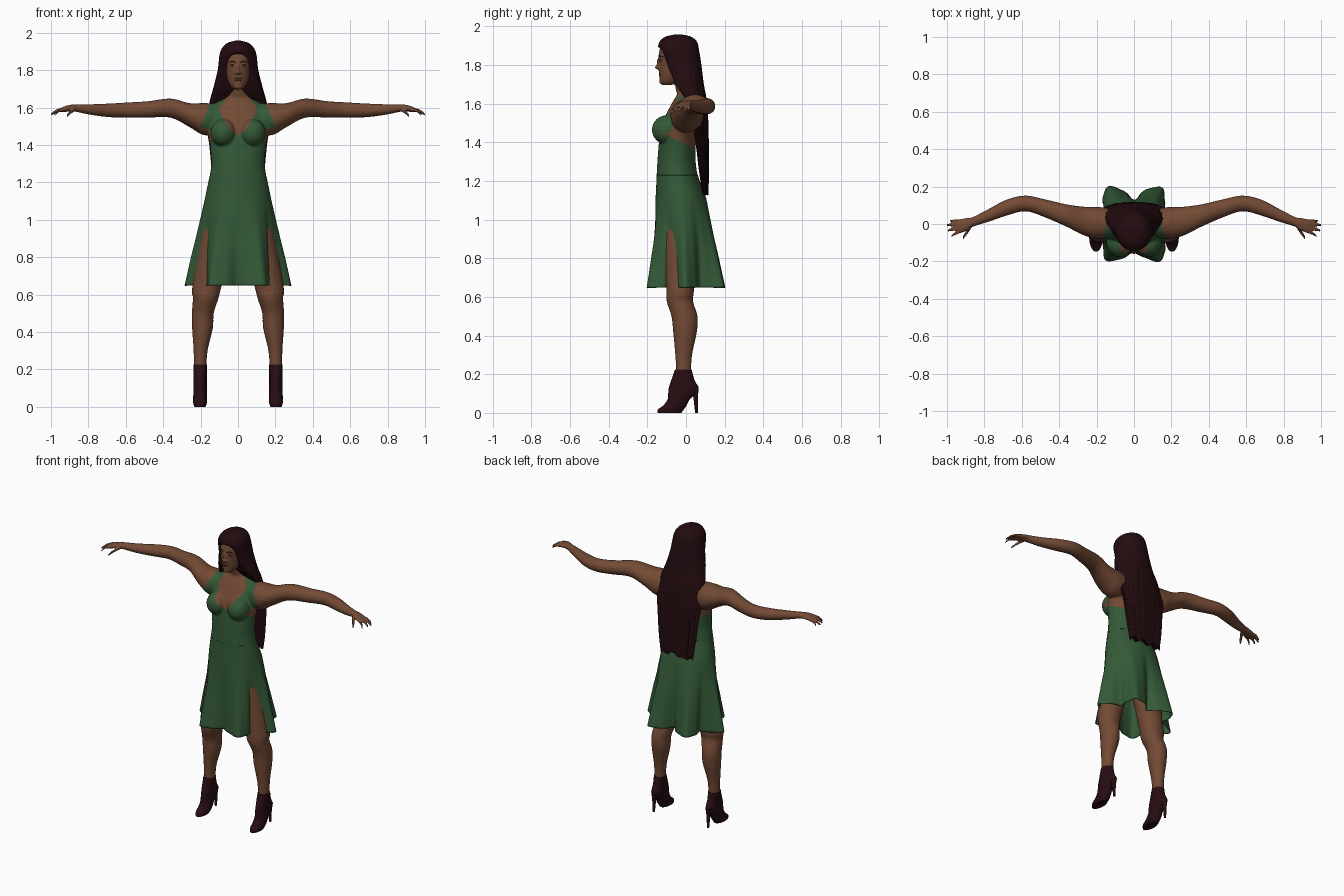
import bpy, bmesh, math
from mathutils import Matrix, Vector

if "Cube" in bpy.data.objects:
    bpy.data.objects.remove(bpy.data.objects["Cube"])


def material(name, rgb):
    m = bpy.data.materials.new(name)
    m.use_nodes = True
    m.diffuse_color = (*rgb, 1)
    bsdf = next(n for n in m.node_tree.nodes if n.type == 'BSDF_PRINCIPLED')
    bsdf.inputs["Base Color"].default_value = (*rgb, 1)
    bsdf.inputs["Roughness"].default_value = 0.8
    return m


SKIN = material("skin brown", (0.17, 0.068, 0.035))
GREEN = material("dress green", (0.034, 0.1, 0.038))
HAIR = material("dark hair", (0.017, 0.0035, 0.005))
LEATHER = material("boot leather", (0.02, 0.004, 0.006))
LIPS = material("lips", (0.12, 0.042, 0.03))
WHITE = material("eye white", (0.3, 0.25, 0.2))
DARK = material("iris and brow", (0.01, 0.005, 0.004))


def spline(rows, steps):
    """Smooth curve through all the rows."""
    out = []
    for i in range(len(rows) - 1):
        quad = [rows[min(max(i + k, 0), len(rows) - 1)] for k in (-1, 0, 1, 2)]
        for s in range(steps):
            t = s / steps
            out.append([0.5 * (2 * b + (c - a) * t + (2 * a - 5 * b + 4 * c - d) * t * t
                               + (3 * b - a - 3 * c + d) * t ** 3) for a, b, c, d in zip(*quad)])
    out.append(list(rows[-1]))
    return out


def loft(bm, rows, axis='z', segs=32, steps=5, side=1, shape=None, caps=True):
    """Ellipse rings: position on the axis, two centre values, two radii."""
    rings = []
    for pos, c1, c2, r1, r2 in spline(rows, steps):
        ring = []
        for k in range(segs):
            a = math.tau * k / segs
            u, v = c1 + r1 * math.cos(a), c2 + r2 * math.sin(a)
            co = Vector((u, v, pos) if axis == 'z' else (pos, u, v))
            if shape:
                co = shape(co, a, c1, c2)
            co.x *= side
            ring.append(bm.verts.new(co))
        rings.append(ring)
    for lo, hi in zip(rings, rings[1:]):
        for k in range(segs):
            n = (k + 1) % segs
            bm.faces.new((lo[k], lo[n], hi[n], hi[k]))
    if caps:
        bm.faces.new(rings[0])
        bm.faces.new(rings[-1])


def ball(bm, centre, radii):
    bmesh.ops.create_uvsphere(bm, u_segments=20, v_segments=12, radius=1,
                              matrix=Matrix.Translation(centre) @ Matrix.Diagonal((*radii, 1)))


def finish(bm, name, *mats):
    bmesh.ops.recalc_face_normals(bm, faces=bm.faces[:])
    me = bpy.data.meshes.new(name)
    bm.to_mesh(me)
    bm.free()
    for m in mats:
        me.materials.append(m)
    ob = bpy.data.objects.new(name, me)
    bpy.context.collection.objects.link(ob)
    return ob


def smooth(ob, degrees=60):
    bpy.ops.object.select_all(action='DESELECT')
    ob.select_set(True)
    bpy.context.view_layer.objects.active = ob
    bpy.ops.object.shade_smooth_by_angle(angle=math.radians(degrees))


# Upper body: torso, neck, head and arms fused into one skin
bm = bmesh.new()
loft(bm, [(1.16, 0, -.035, .165, .115), (1.22, 0, -.045, .154, .107), (1.3, 0, -.049, .143, .099),
          (1.4, 0, -.045, .15, .095), (1.47, 0, -.035, .162, .095), (1.53, 0, -.02, .168, .09),
          (1.58, 0, -.005, .155, .08), (1.62, 0, .003, .125, .066), (1.65, 0, .005, .078, .052),
          (1.68, 0, -.008, .053, .046), (1.76, 0, -.02, .048, .045)], segs=64)
loft(bm, [(1.697, 0, -.098, .018, .025), (1.712, 0, -.088, .038, .046), (1.75, 0, -.07, .057, .069),
          (1.8, 0, -.056, .068, .087), (1.85, 0, -.05, .073, .092), (1.9, 0, -.045, .066, .084),
          (1.935, 0, -.04, .038, .05), (1.943, 0, -.04, .01, .015)], segs=48)
ball(bm, (0, -.146, 1.788), (.014, .016, .01))
ball(bm, (0, -.141, 1.808), (.008, .012, .028))
ball(bm, (0, -.126, 1.712), (.02, .012, .013))
FINGERS = [(.014, .985, .018), (-.004, 1.0, -.004), (-.022, .998, -.035), (-.038, .975, -.065)]
for s in (1, -1):
    ball(bm, (s * .015, -.139, 1.785), (.008, .01, .007))
    ball(bm, (s * .078, -.1, 1.465), (.07, .077, .075))
    loft(bm, [(.08, .005, 1.54, .07, .08), (.18, .005, 1.538, .085, .086), (.26, .014, 1.56, .078, .064),
              (.36, .045, 1.597, .06, .051), (.48, .085, 1.59, .048, .044), (.58, .11, 1.587, .042, .041),
              (.68, .088, 1.585, .043, .037), (.78, .045, 1.589, .034, .029), (.86, .012, 1.597, .026, .021),
              (.89, 0, 1.598, .033, .018), (.93, -.012, 1.591, .038, .015), (.952, -.014, 1.585, .03, .01)],
         axis='x', side=s)
    for base, tip_x, tip_y in FINGERS:
        mid = (base + tip_y) / 2
        loft(bm, [(.925, base, 1.59, .01, .01), ((.94 + tip_x) / 2, mid, 1.583, .009, .009),
                  (tip_x, tip_y, 1.562, .007, .007)], axis='x', segs=12, side=s)
    loft(bm, [(.872, -.012, 1.59, .016, .011), (.895, -.045, 1.575, .015, .01),
              (.915, -.075, 1.555, .011, .009)], axis='x', segs=12, side=s)
raw = finish(bm, "body_raw")
mod = raw.modifiers.new("fuse", 'REMESH')
mod.mode = 'VOXEL'
mod.voxel_size = 0.005
mod = raw.modifiers.new("soften", 'SMOOTH')
mod.factor = 0.5
mod.iterations = 5
graph = bpy.context.evaluated_depsgraph_get()
mesh = bpy.data.meshes.new_from_object(raw.evaluated_get(graph))
bpy.data.objects.remove(raw)
body = bpy.data.objects.new("upper_body", mesh)
bpy.context.collection.objects.link(body)


def in_dress(p):
    """Halter bodice: low back, deep neckline and two straps."""
    x, y, z = abs(p.x), p.y, p.z
    if z < min(1.45, 1.39 - .45 * y):
        return True
    if z < 1.45 or z > 1.665:
        return False
    neck = .1 * min(1, (z - 1.45) / .13) ** .65 - max(0, z - 1.6) * .7
    return neck < x < .2 - (z - 1.5) * .42 and y < -.1 + (z - 1.42) * .5


mesh.materials.clear()
mesh.materials.append(SKIN)
mesh.materials.append(GREEN)
for f in mesh.polygons:
    f.material_index = int(in_dress(f.center))
smooth(body)


# Flared skirt with folds that deepen toward the hem
def folds(co, a, cx, cy):
    t = max(0, min(1, (1.12 - co.z) / .47)) ** 1.2
    notch = math.exp(-((a - math.pi / 2) / .16) ** 2)
    k = 1 + t * (.19 * math.cos(6 * a) + .025 * math.cos(18 * a + .6) - .15 * notch)
    return Vector((cx + (co.x - cx) * k, cy + (co.y - cy) * k, co.z))


bm = bmesh.new()
loft(bm, [(.648, 0, 0, .236, .19), (.8, 0, -.005, .222, .174), (.95, 0, -.012, .202, .154),
          (1.1, 0, -.025, .179, .133), (1.2, 0, -.041, .159, .112), (1.23, 0, -.045, .153, .107)],
     segs=144, steps=8, shape=folds, caps=False)
skirt = finish(bm, "skirt", GREEN)
skirt.modifiers.new("cloth", 'SOLIDIFY').thickness = 0.004
smooth(skirt)

# Legs and high-heeled ankle boots
for s, label in ((1, "left"), (-1, "right")):
    bm = bmesh.new()
    loft(bm, [(.95, .1, -.03, .09, .085), (.65, .165, -.03, .078, .072), (.58, .173, -.032, .068, .068),
              (.5, .188, -.008, .058, .067), (.42, .19, -.005, .055, .061), (.3, .2, -.012, .037, .043),
              (.2, .203, -.012, .033, .037)], side=s)
    smooth(finish(bm, label + "_leg", SKIN))
    bm = bmesh.new()
    loft(bm, [(.225, .203, -.014, .036, .043), (.17, .203, -.016, .036, .06), (.13, .203, -.012, .036, .077),
              (.1, .203, -.02, .036, .072), (.07, .203, -.038, .036, .057), (.04, .203, -.056, .037, .06),
              (.018, .203, -.078, .036, .067), (0, .203, -.086, .03, .062)], side=s)
    loft(bm, [(.13, .203, .046, .022, .02), (.08, .203, .05, .013, .012), (0, .203, .054, .007, .007)],
         segs=12, side=s)
    smooth(finish(bm, label + "_boot", LEATHER), 50)

# Long hair: cap, opening around the face and a curtain down the back
HAIRLINE = [(1.897, -.2), (1.89, -.135), (1.87, -.12), (1.8, -.095), (1.7, -.055), (1.62, 0), (1.0, 0)]


def strands(co, a, cx, cy):
    t = max(0, min(1, (1.9 - co.z) / .6))
    k = 1 + t * (.03 * math.cos(22 * a) + .02 * math.cos(35 * a + 1))
    y = cy + (co.y - cy) * k
    for (z1, y1), (z2, y2) in zip(HAIRLINE, HAIRLINE[1:]):
        if z2 <= co.z < z1:
            y = max(y, y1 + (y2 - y1) * (z1 - co.z) / (z1 - z2))
    ragged = max(0, 1.2 - co.z) * .25 * math.cos(9 * a)
    return Vector((co.x * k, y, co.z + ragged))


bm = bmesh.new()
loft(bm, [(1.958, 0, -.04, .012, .02), (1.946, 0, -.04, .055, .068), (1.92, 0, -.04, .084, .097),
          (1.88, 0, -.038, .099, .105), (1.8, 0, -.02, .108, .1), (1.7, 0, 0, .132, .092),
          (1.62, 0, .03, .152, .076), (1.5, 0, .068, .163, .047), (1.4, 0, .083, .15, .034),
          (1.25, 0, .093, .134, .025), (1.14, 0, .1, .118, .016)], segs=128, steps=8, shape=strands)
smooth(finish(bm, "hair", HAIR))

# Face details
bm = bmesh.new()
ball(bm, (0, -.135, 1.755), (.021, .006, .0045))
ball(bm, (0, -.134, 1.746), (.018, .007, .0055))
smooth(finish(bm, "lips", LIPS))
for s, label in ((1, "left"), (-1, "right")):
    bm = bmesh.new()
    ball(bm, (s * .03, -.128, 1.823), (.013, .008, .0055))
    smooth(finish(bm, label + "_eye", WHITE))
    bm = bmesh.new()
    ball(bm, (s * .03, -.132, 1.823), (.005, .006, .005))
    loft(bm, [(.012, -.139, 1.841, .004, .003), (.03, -.133, 1.847, .004, .0035),
              (.05, -.116, 1.842, .004, .002)], axis='x', segs=8, side=s)
    loft(bm, [(.016, -.134, 1.826, .004, .0015), (.03, -.133, 1.83, .004, .002),
              (.044, -.124, 1.826, .004, .0015)], axis='x', segs=8, side=s)
    smooth(finish(bm, label + "_iris_and_brow", DARK))
